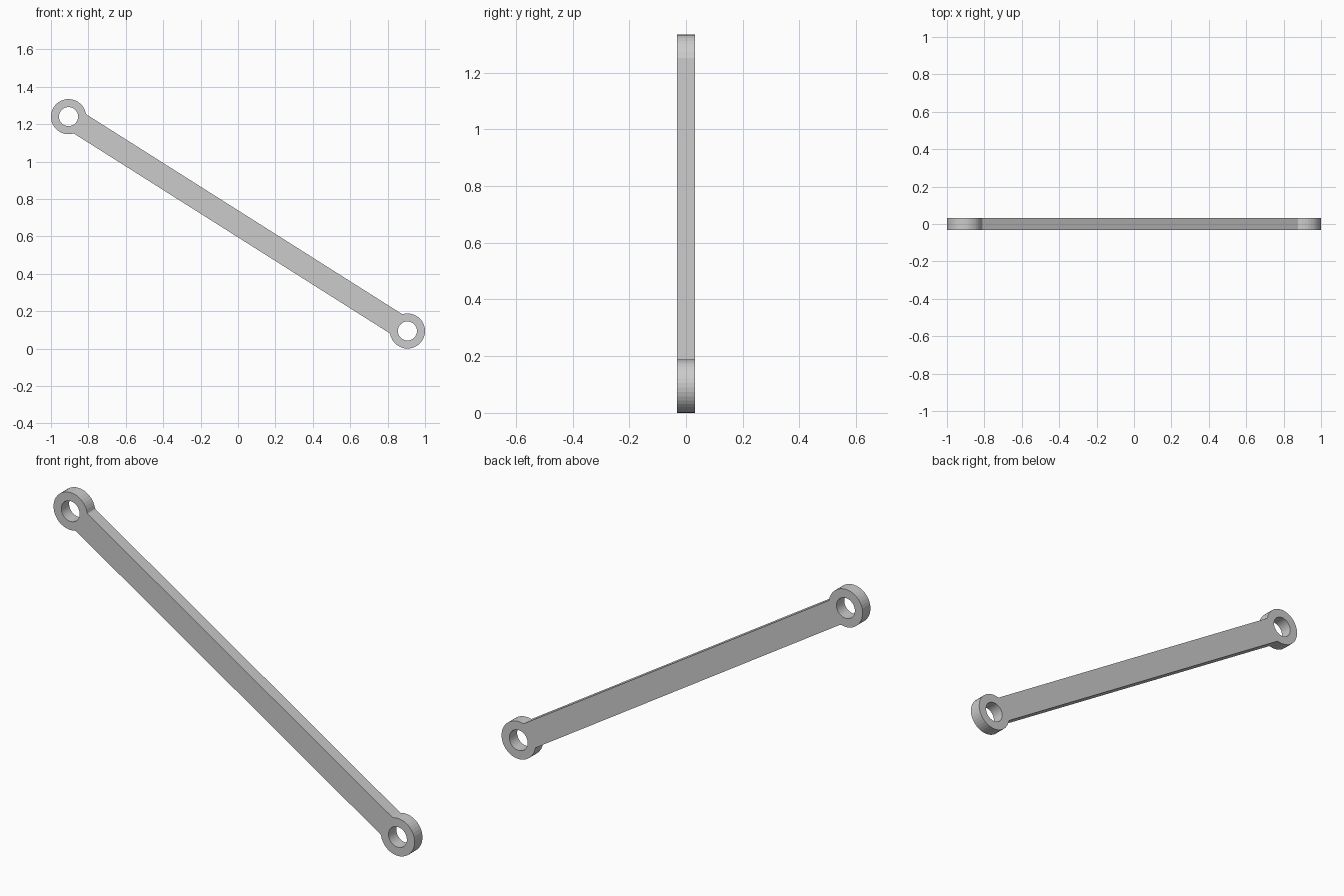
import bpy
from math import pi, sin, cos, atan2, sqrt, hypot

if "Cube" in bpy.data.objects:
    bpy.data.objects.remove(bpy.data.objects["Cube"])

R, HOLE, HALF_W, FILLET, HALF_T = 0.094, 0.051, 0.061, 0.01, 0.031
CX, Z_LOW, Z_HIGH = 0.906, 0.094, 1.24
half_len = hypot(2 * CX, Z_HIGH - Z_LOW) / 2
tilt = atan2(Z_HIGH - Z_LOW, 2 * CX)


def arc(cx, cy, r, a0, a1, n):
    return [(cx + r * cos(a0 + (a1 - a0) * i / n),
             cy + r * sin(a0 + (a1 - a0) * i / n)) for i in range(n + 1)]


# Outline of the right-hand eye: fillet, round end, fillet; the left is its half turn
along = sqrt((R + FILLET) ** 2 - (HALF_W + FILLET) ** 2)
join = atan2(HALF_W + FILLET, along)
fx, fy = half_len - along, HALF_W + FILLET
low = arc(fx, -fy, FILLET, pi / 2, join, 3)
eye = arc(half_len, 0, R, -(pi - join), pi - join, 28)
high = arc(fx, fy, FILLET, -join, -pi / 2, 3)
end = low + eye[1:-1] + high
outline = end + [(-x, -y) for x, y in end]

# Flat filled profile with two pin holes, thickened on both sides
curve = bpy.data.curves.new("link_bar", 'CURVE')
curve.dimensions = '2D'
curve.fill_mode = 'BOTH'
curve.extrude = HALF_T
holes = [arc(s * half_len, 0, HOLE, 0, 2 * pi, 32)[:-1] for s in (-1, 1)]
for loop in [outline] + holes:
    spline = curve.splines.new('POLY')
    spline.points.add(len(loop) - 1)
    for p, (x, y) in zip(spline.points, loop):
        p.co = (x, y, 0, 1)
    spline.use_cyclic_u = True

bar = bpy.data.objects.new("link_bar", curve)
bpy.context.collection.objects.link(bar)
bar.location = (0, 0, (Z_LOW + Z_HIGH) / 2)
bar.rotation_euler = (pi / 2, tilt, 0)
# Stand the profile upright, sloping down to the right
from mathutils import Matrix
bar.matrix_world = (Matrix.Translation((0, 0, (Z_LOW + Z_HIGH) / 2))
                    @ Matrix.Rotation(tilt, 4, 'Y') @ Matrix.Rotation(pi / 2, 4, 'X'))

# Convert to a clean flat-shaded mesh
bpy.context.view_layer.objects.active = bar
bar.select_set(True)
bpy.ops.object.convert(target='MESH')
bar = bpy.context.object
import bmesh
bm = bmesh.new()
bm.from_mesh(bar.data)
bmesh.ops.remove_doubles(bm, verts=bm.verts, dist=1e-5)
bmesh.ops.recalc_face_normals(bm, faces=bm.faces)
bmesh.ops.dissolve_limit(bm, angle_limit=0.01, verts=bm.verts, edges=bm.edges)
for f in bm.faces:
    f.smooth = False
bm.to_mesh(bar.data)
bm.free()
